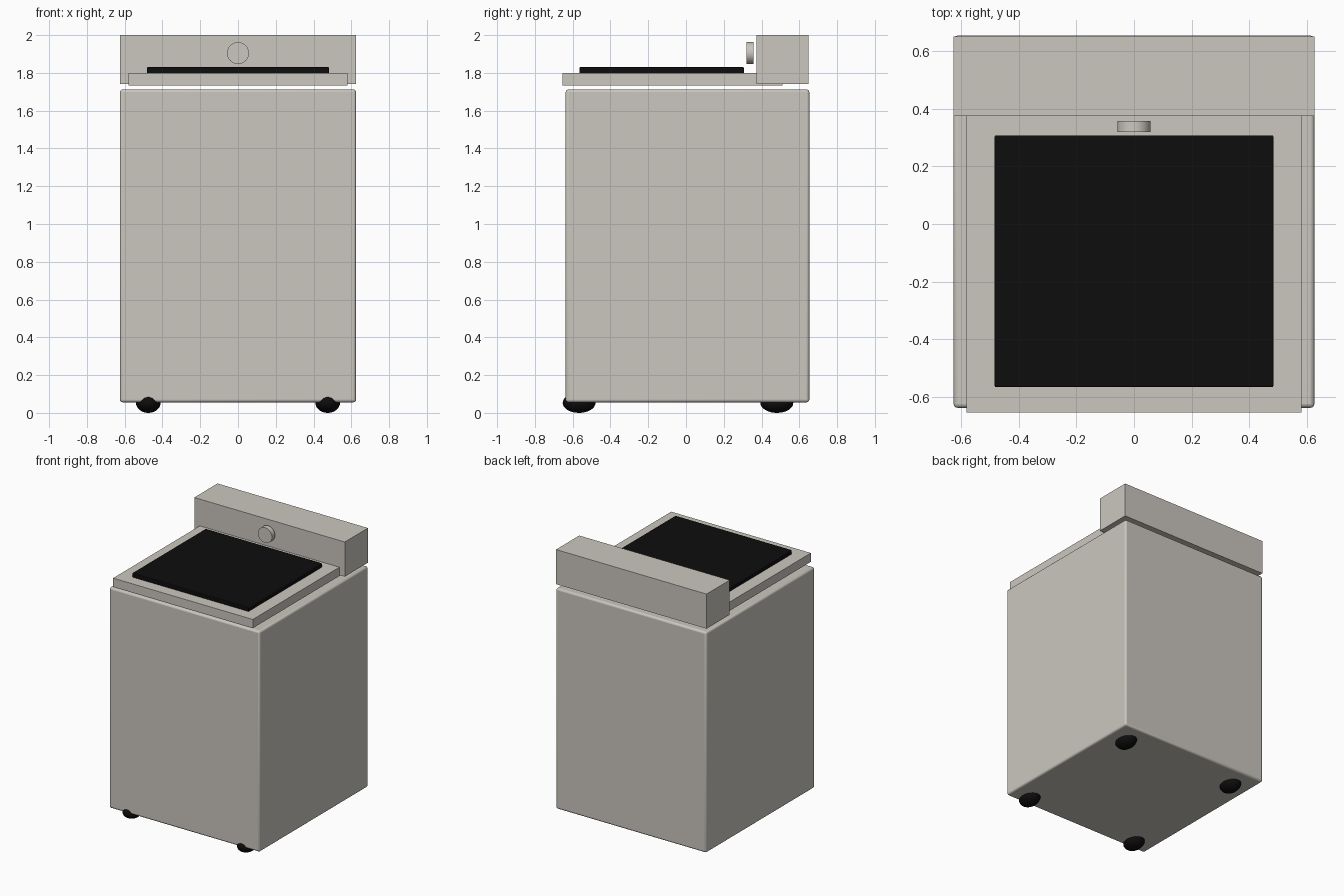
import bpy
import math

default = bpy.data.objects.get("Cube")
if default:
    bpy.data.objects.remove(default, do_unlink=True)


def material(name, rgb):
    mat = bpy.data.materials.new(name)
    mat.use_nodes = True
    mat.diffuse_color = (*rgb, 1)
    mat.node_tree.nodes["Principled BSDF"].inputs["Base Color"].default_value = (*rgb, 1)
    return mat


enamel = material("warm_grey_enamel", (0.60, 0.57, 0.52))
black = material("black", (0.004, 0.004, 0.004))


def finish(name, mat):
    obj = bpy.context.object
    obj.name = obj.data.name = name
    obj.data.materials.append(mat)
    bpy.ops.object.transform_apply(location=False, rotation=True, scale=True)
    return obj


def box(name, mat, x, y, z, bevel=0.0):
    """Box spanning the (min, max) pairs x, y and z."""
    spans = (x, y, z)
    bpy.ops.mesh.primitive_cube_add(size=1, location=[sum(s) / 2 for s in spans])
    bpy.context.object.scale = [s[1] - s[0] for s in spans]
    obj = finish(name, mat)
    if bevel:
        mod = obj.modifiers.new("rounded_edges", "BEVEL")
        mod.width = bevel
        mod.segments = 3
        bpy.ops.object.shade_smooth_by_angle(angle=math.radians(35))
    return obj


# Cabinet
box("cabinet", enamel, (-0.625, 0.625), (-0.637, 0.653), (0.056, 1.712), 0.014)

# Lid with its dark window
box("lid", enamel, (-0.58, 0.58), (-0.653, 0.51), (1.733, 1.799))
box("lid_window", black, (-0.483, 0.483), (-0.565, 0.307), (1.79, 1.83), 0.005)

# Control panel along the back, with a dial
box("control_panel", enamel, (-0.625, 0.625), (0.374, 0.649), (1.74, 2.0))
bpy.ops.mesh.primitive_cylinder_add(vertices=32, radius=0.058, depth=0.037,
                                    location=(0, 0.338, 1.905),
                                    rotation=(math.pi / 2, 0, 0))
finish("dial", enamel)
bpy.ops.object.shade_smooth_by_angle(angle=math.radians(35))

# Flattened round feet
for side, x in (("left", 0.475), ("right", -0.475)):
    for end, y in (("front", -0.566), ("back", 0.481)):
        bpy.ops.mesh.primitive_uv_sphere_add(segments=32, ring_count=16, radius=1,
                                             location=(x, y, 0.053))
        bpy.context.object.scale = (0.065, 0.087, 0.053)
        finish(f"{end}_{side}_foot", black)
        bpy.ops.object.shade_smooth()
